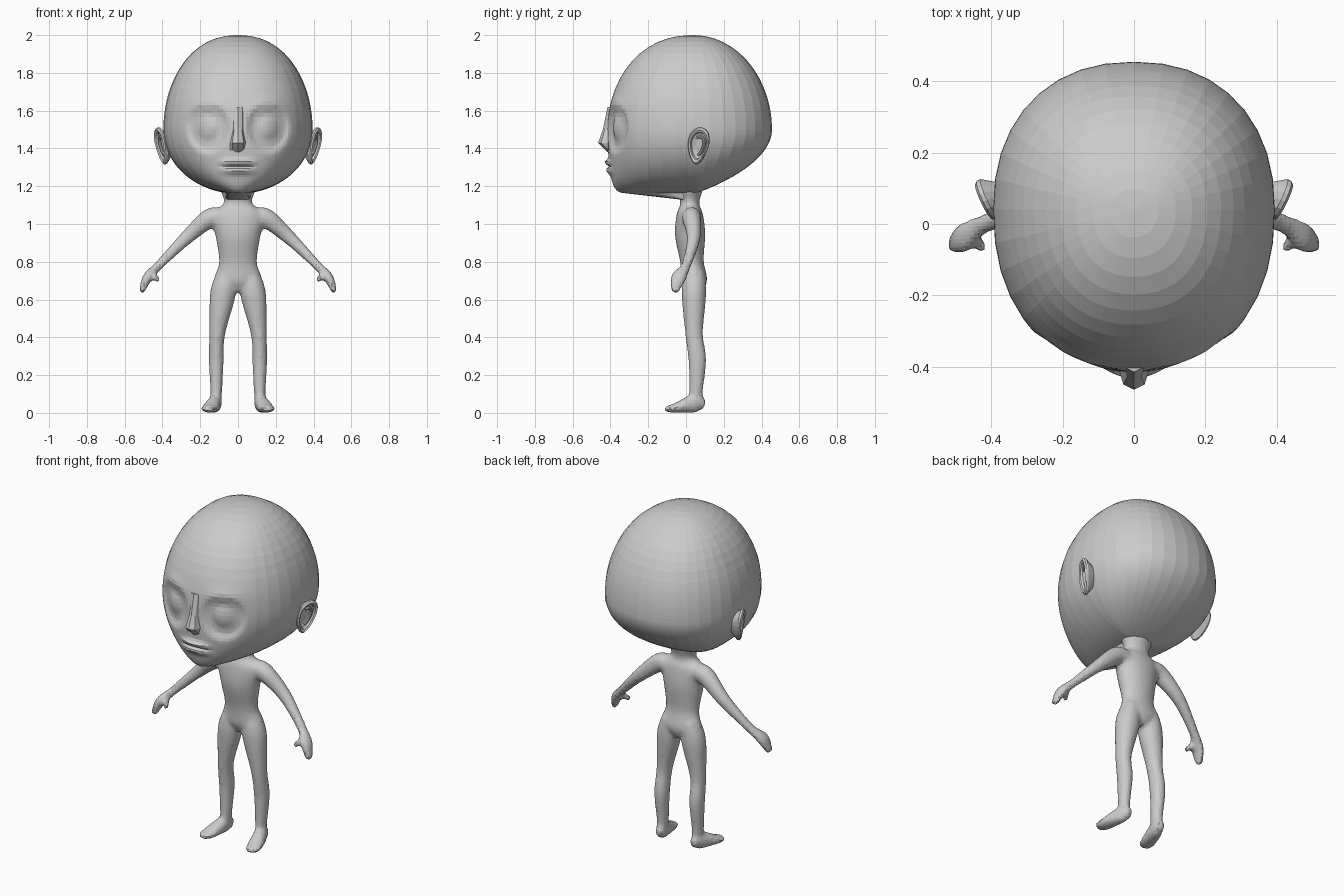
import bpy, bmesh
from math import sin, cos, pi, exp, hypot, radians
from mathutils import Vector

default_cube = bpy.data.objects.get("Cube")
if default_cube:
    bpy.data.objects.remove(default_cube, do_unlink=True)

grey = (0.6, 0.6, 0.6, 1)
clay = bpy.data.materials.new("grey_clay")
clay.use_nodes = True
clay.diffuse_color = grey
clay.node_tree.nodes["Principled BSDF"].inputs["Base Color"].default_value = grey


def skin(bm, rings, both=False):
    """Skin a list of closed rings and cap the ends, on one side or on both."""
    for side in (1, -1) if both else (1,):
        loops = [[bm.verts.new((side * x, y, z)) for x, y, z in ring] for ring in rings]
        for lower, upper in zip(loops, loops[1:]):
            for i in range(len(lower)):
                bm.faces.new((lower[i - 1], lower[i], upper[i], upper[i - 1]))
        bm.faces.new(loops[0])
        bm.faces.new(loops[-1])


def finish(name, bm):
    """Turn the skinned parts into an object."""
    bmesh.ops.recalc_face_normals(bm, faces=bm.faces[:])
    mesh = bpy.data.meshes.new(name)
    bm.to_mesh(mesh)
    bm.free()
    mesh.materials.append(clay)
    obj = bpy.data.objects.new(name, mesh)
    bpy.context.collection.objects.link(obj)
    return obj


def smooth_rows(rows, steps):
    """Resample a few rows along a smooth curve through them."""
    rows = [Vector(row) for row in rows]
    last = len(rows) - 1
    result = []
    for i in range(last):
        start, end = rows[i], rows[i + 1]
        leave = (end - rows[max(i - 1, 0)]) / 2
        arrive = (rows[min(i + 2, last)] - start) / 2
        for step in range(steps):
            t = step / steps
            ease = t * t * (3 - 2 * t)
            result.append(start.lerp(end, ease) + leave * t * (1 - t) ** 2
                          - arrive * t * t * (1 - t))
    return result + [rows[last]]


def turn(count):
    return [2 * pi * (k + 0.5) / count for k in range(count)]


def tube(bm, rows, across, both=True, steps=5, sides=20):
    """Oval limb along rows of x, y, z, radius along 'across', other radius."""
    rows = smooth_rows(rows, steps)
    centres = [Vector(row[:3]) for row in rows]
    rings = []
    for i, row in enumerate(rows):
        ahead = centres[min(i + 1, len(rows) - 1)] - centres[max(i - 1, 0)]
        ahead.normalize()
        wide = Vector(across)
        wide = (wide - ahead * wide.dot(ahead)).normalized()
        thin = ahead.cross(wide)
        rings.append([centres[i] + wide * row[3] * cos(a) + thin * row[4] * sin(a)
                      for a in turn(sides)])
    skin(bm, rings, both)


def bell(value, centre, width):
    return exp(-((value - centre) / width) ** 2)


def ramp(value):
    value = min(1, max(0, value))
    return value * value * (3 - 2 * value)


def face_depth(x, z):
    """How far the face sinks in: sockets, closed eyes, brows and lips."""
    side, rise = abs(x) - 0.16, z - 1.515
    reach = 0.12 if rise > 0 else 0.15
    socket = 0.042 * ramp(1.6 * (1.05 - hypot(side / 0.12, rise / reach)))
    lid = 0.034 * max(0, 1 - (side / 0.09) ** 2 - (rise / 0.11) ** 2)
    brow = 0.01 * bell(rise, 0.125 - side * side, 0.035) * bell(side, 0, 0.09)
    lips = bell(z, 1.325, 0.016) + 0.8 * bell(z, 1.285, 0.022) - 0.6 * bell(z, 1.308, 0.008)
    mouth = 0.024 * lips * ramp(1.2 - abs(x) / 0.1)
    return socket - lid - brow - mouth


def flatten(value):
    """Squares off a circle slightly."""
    return value * abs(value) ** -0.1 if value else 0


def head_ring(tilt):
    """Ring of the head at a latitude; the jaw stays forward, the nape tapers."""
    size = cos(tilt)
    below = tilt < 0
    z = 1.5 + sin(tilt) * (0.34 if below else 0.5)
    half = 0.395 * (size if below else size ** 0.9)
    front = 0.455 * size ** (0.1 if below else 0.9)
    back = 0.415 * (size ** 1.8 if below else size)
    ring = []
    for a in around:
        x = half * flatten(cos(a))
        y = 0.04 + flatten(sin(a)) * (back if sin(a) > 0 else front)
        if y < -0.12:
            y += face_depth(x, z)
        ring.append(Vector((x, y, z)))
    return ring


# Head: finer divisions across the face than over the skull
around = [radians(a / 2) for a in range(440, 640, 5)] + [radians(a) for a in range(-40, 220, 10)]
latitudes = [a / 2 for a in range(-160, 50, 5)] + list(range(26, 90, 7))
neck_top = [Vector((0.065 * cos(a), 0.015 + 0.05 * sin(a), 1.13)) for a in around]
head = bmesh.new()
skin(head, [neck_top] + [head_ring(radians(a)) for a in latitudes])
finish("head", head)

# Angular nose: height, half width, ridge depth
nose = bmesh.new()
nose_rings = []
for z, half, ridge in ((1.38, 0.03, -0.415), (1.43, 0.03, -0.465),
                       (1.5, 0.02, -0.44), (1.62, 0.02, -0.415)):
    right = [(-half * 1.5, -0.36, z), (-half * 1.5, -0.4, z), (-half, ridge + half / 2, z)]
    nose_rings.append(right + [(0, ridge, z)] + [(-x, y, z) for x, y, z in reversed(right)])
skin(nose, nose_rings)
finish("nose", nose)

# Ears: dished ovals flaring outward at the back
middle = Vector((0.405, 0.065, 1.413))
back_way = Vector((0.4, 0.9, 0)).normalized()
up_way = Vector((0.2, 0.1, 1)).normalized()
out_way = back_way.cross(up_way)


def ear_point(a, scale, out):
    along = back_way * cos(a) * (0.058 + 0.016 * sin(a)) + up_way * sin(a) / 10
    return middle + along * scale + out_way * out


ears = bmesh.new()
skin(ears, [[ear_point(a, scale, out) for a in turn(20)]
            for scale, out in ((0.6, -0.045), (1, -0.008), (1, 0.004), (0.9, 0.012),
                               (0.75, 0.006), (0.7, -0.006), (0.4, -0.016))], True)
tube(ears, [(*ear_point(k / 2, 0.5, -0.006), 0.008, 0.008) for k in range(-3, 5)],
     out_way, steps=1, sides=8)
finish("ears", ears)

# Torso and neck
body = bmesh.new()
tube(body, [(0, 0.045, 0.64, 0.05, 0.04), (0, 0.045, 0.7, 0.125, 0.067),
            (0, 0.032, 0.8, 0.1, 0.062), (0, 0.022, 0.94, 0.12, 0.08),
            (0, 0.02, 1.05, 0.14, 0.07), (0, 0.02, 1.11, 0.075, 0.05),
            (0, 0.02, 1.18, 0.095, 0.07)], (1, 0, 0), both=False, sides=28)

# Legs
tube(body, [(0.06, 0.045, 0.74, 0.05, 0.055), (0.08, 0.042, 0.63, 0.068, 0.065),
            (0.11, 0.043, 0.42, 0.042, 0.047), (0.115, 0.06, 0.28, 0.04, 0.047),
            (0.115, 0.053, 0.12, 0.031, 0.037), (0.115, 0.05, 0.03, 0.028, 0.04)],
     (1, 0, 0), steps=6)

# Feet, toes turned out
tube(body, [(0.11, 0.095, 0.035, 0.02, 0.025), (0.12, 0.05, 0.05, 0.034, 0.05),
            (0.15, -0.06, 0.025, 0.044, 0.025), (0.163, -0.11, 0.02, 0.03, 0.014)], (1, 0, 0))

# Arms running into mitten hands
tube(body, [(0.08, 0.03, 1.03, 0.05, 0.05), (0.15, 0.03, 1.03, 0.05, 0.052),
            (0.28, 0.04, 0.92, 0.036, 0.036), (0.42, 0, 0.78, 0.027, 0.024),
            (0.48, -0.04, 0.715, 0.041, 0.026), (0.51, -0.06, 0.638, 0.022, 0.014)],
     (0, 1, 0))
tube(body, [(0.465, -0.02, 0.74, 0.02, 0.02), (0.44, -0.05, 0.72, 0.02, 0.018),
            (0.42, -0.075, 0.7, 0.012, 0.012)], (0, 1, 0))

# Blend the limbs into one continuous body
figure = finish("body", body)
blend = figure.modifiers.new("blend", "REMESH")
blend.mode = "VOXEL"
blend.voxel_size = 0.012
soften = figure.modifiers.new("soften", "SMOOTH")
soften.factor = 0.5
soften.iterations = 4
